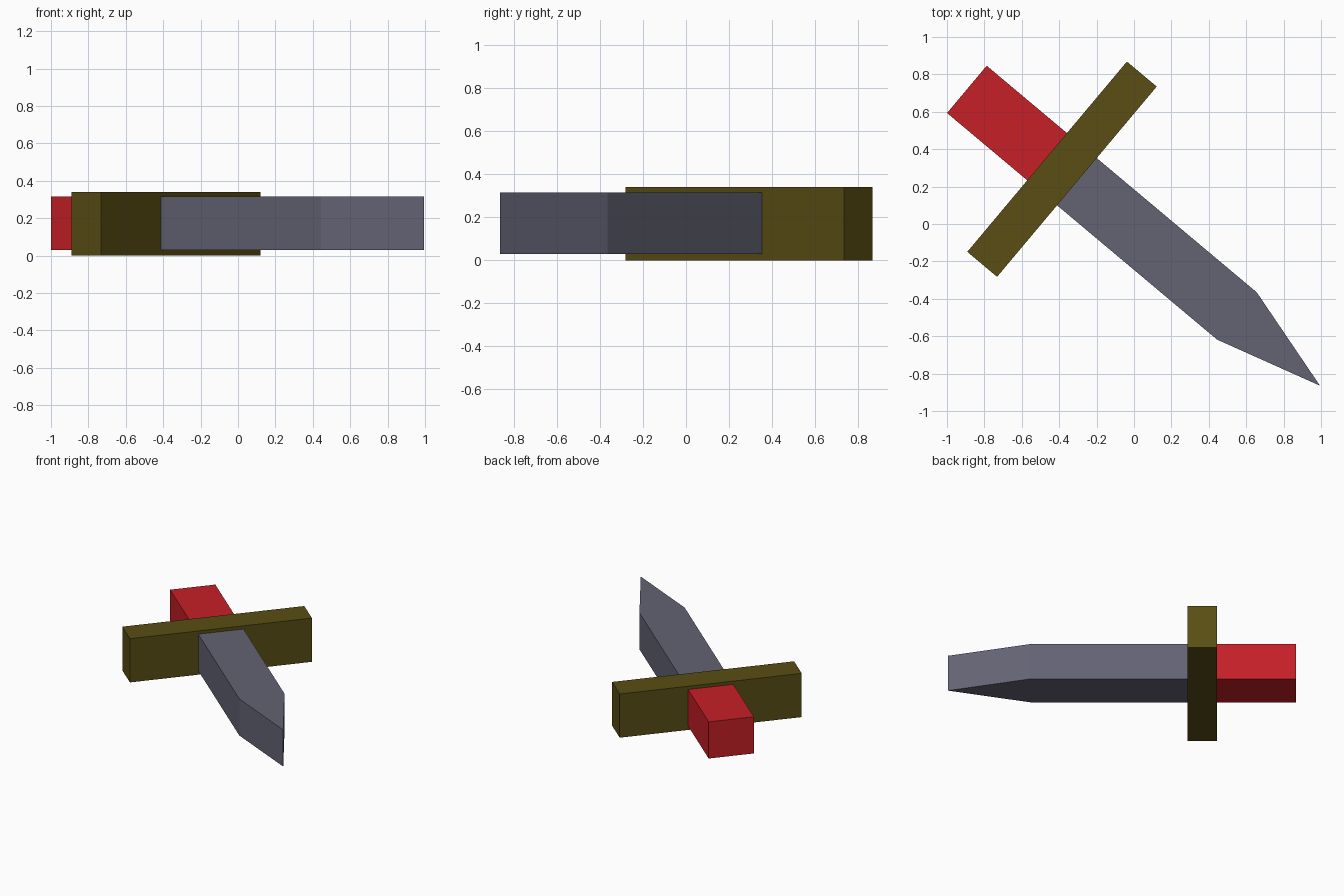
import bpy, bmesh
from math import radians
from mathutils import Matrix

if "Cube" in bpy.data.objects:
    bpy.data.objects.remove(bpy.data.objects["Cube"])

# Sword lies flat: local +x runs along the blade, origin at the guard centre
PLACE = Matrix.Translation((-0.385, 0.293, 0)) @ Matrix.Rotation(radians(-40), 4, 'Z')


def prism(name, outline, z0, z1, color):
    """Extrude a flat outline from z0 to z1 and place it on the sword axis."""
    bm = bmesh.new()
    base = bm.faces.new([bm.verts.new((x, y, z0)) for x, y in outline])
    top = bmesh.ops.extrude_face_region(bm, geom=[base])
    verts = [v for v in top["geom"] if isinstance(v, bmesh.types.BMVert)]
    bmesh.ops.translate(bm, verts=verts, vec=(0, 0, z1 - z0))
    if base.is_valid and len(bm.faces) < len(outline) + 2:
        bm.faces.new([v for v in base.verts])
    bmesh.ops.recalc_face_normals(bm, faces=bm.faces)
    mesh = bpy.data.meshes.new(name)
    bm.to_mesh(mesh)
    bm.free()
    obj = bpy.data.objects.new(name, mesh)
    obj.matrix_world = PLACE
    bpy.context.collection.objects.link(obj)
    mat = bpy.data.materials.new(name + "_color")
    mat.diffuse_color = (*color, 1)
    mat.use_nodes = True
    mat.node_tree.nodes["Principled BSDF"].inputs["Base Color"].default_value = mat.diffuse_color
    mesh.materials.append(mat)
    return obj


def rect(x0, x1, half):
    return [(x0, -half), (x1, -half), (x1, half), (x0, half)]


G = 0.104   # half thickness of the guard along the blade
W = 0.165   # half width of blade and handle

# Cross guard
prism("guard", rect(-G, G, 0.664), 0.0, 0.34, (0.10, 0.076, 0.007))
# Handle
prism("handle", rect(-0.664, -G, W), 0.03, 0.315, (0.56, 0.014, 0.02))
# Blade with pointed tip
prism("blade", [(G, -W), (1.221, -W), (1.801, 0), (1.221, W), (G, W)],
      0.03, 0.315, (0.125, 0.125, 0.175))
